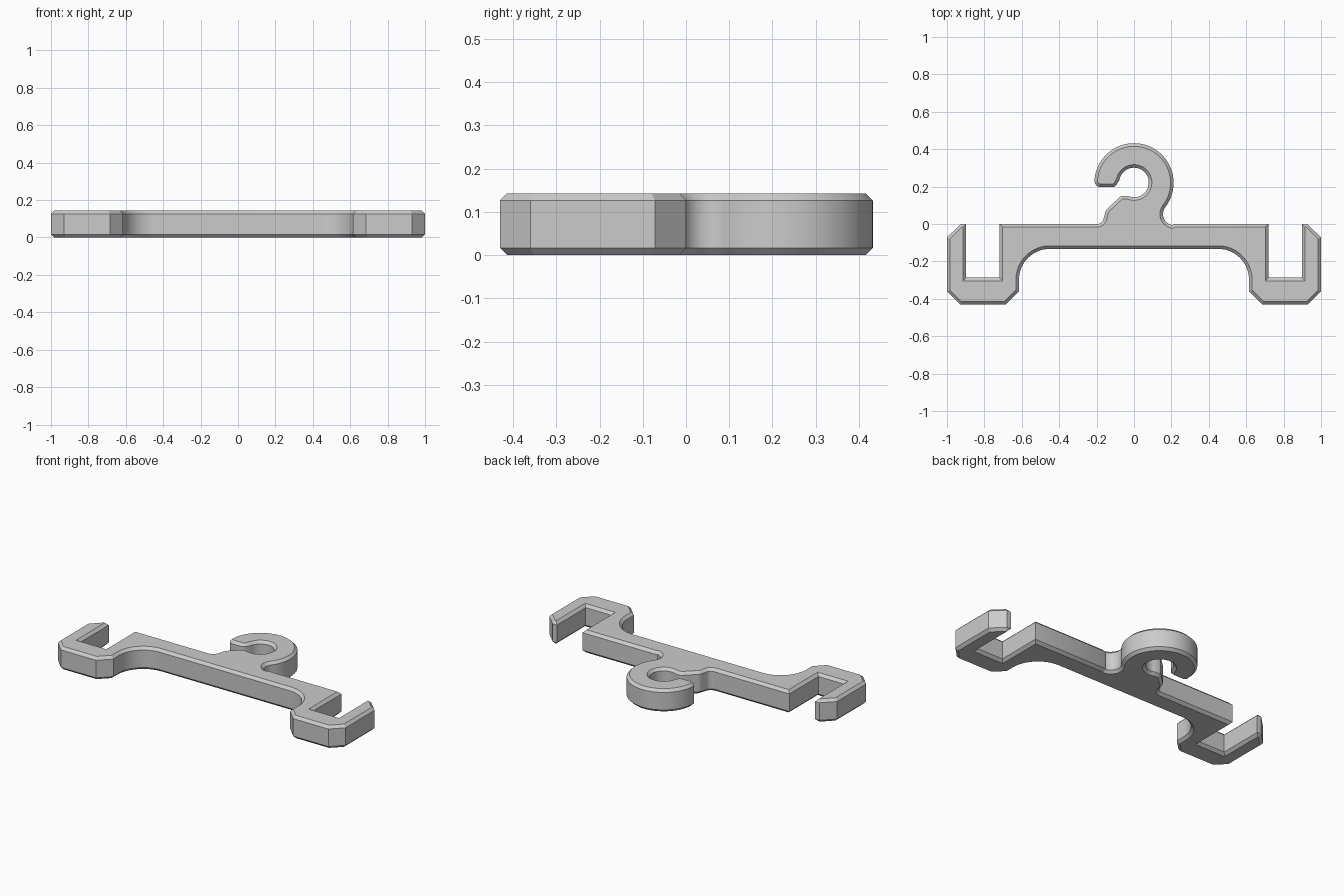
import bpy, bmesh
from math import cos, sin, tan, radians
from mathutils import Vector

cube = bpy.data.objects.get("Cube")
if cube:
    bpy.data.objects.remove(cube, do_unlink=True)

HEIGHT, CHAMFER = 0.143, 0.0165

grey = bpy.data.materials.new("plain grey")
grey.use_nodes = True
colour = (0.6, 0.6, 0.6, 1)
grey.diffuse_color = colour
grey.node_tree.nodes["Principled BSDF"].inputs["Base Color"].default_value = colour


def arc(cx, cy, r, start, end, steps):
    """Points along a circular arc, angles in degrees."""
    angles = [radians(start + (end - start) * i / steps) for i in range(steps + 1)]
    return [(cx + r * cos(a), cy + r * sin(a), 0) for a in angles]


def rounded(corners, steps=8):
    """Turn (x, y, radius) corners into an outline with tangent fillets."""
    out = []
    for i, (x, y, r) in enumerate(corners):
        p = Vector((x, y))
        if r == 0:
            out.append(p)
            continue
        a = (Vector(corners[i - 1][:2]) - p).normalized()
        b = (Vector(corners[(i + 1) % len(corners)][:2]) - p).normalized()
        half = a.angle(b) / 2
        centre = p + (a + b).normalized() * r / sin(half)
        reach = r / tan(half)
        u, v = p + a * reach - centre, p + b * reach - centre
        for k in range(steps + 1):
            out.append(centre + u.lerp(v, k / steps).normalized() * r)
    return out


def inset(points, d):
    """Offset a counter-clockwise outline inwards with mitred corners."""
    out = []
    for i, p in enumerate(points):
        a = (p - points[i - 1]).normalized()
        b = (points[(i + 1) % len(points)] - p).normalized()
        n, m = Vector((-a.y, a.x)), Vector((-b.y, b.x))
        out.append(p + (n + m) * d / (1 + n.dot(m)))
    return out


# Right half of the bar with its clip arm, from the underside to the slot
half_bar = arc(0.45, -0.298, 0.165, 90, 0, 16) + [
    (0.615, -0.36, 0), (0.685, -0.43, 0), (0.93, -0.43, 0), (1, -0.36, 0),
    (1, -0.072, 0), (0.927, 0, 0), (0.898, 0, 0), (0.898, -0.287, 0),
    (0.719, -0.287, 0), (0.719, 0, 0)]

# Hook: neck fillet, outer curve, blunt tip, eye, and neck on the open side
hook = (arc(0.215, 0.053, 0.06, 270, 142, 12)[:-1]
        + arc(0, 0.22, 0.212, -38, 175, 40)
        + [(-0.211, 0.197, 0.033), (-0.10, 0.197, 0.03)]
        + arc(0, 0.222, 0.079, 170, -115, 36)
        + [(-0.07, 0.15, 0.025), (-0.15, 0.075, 0.05), (-0.17, 0, 0.035)])
hook[0] = (hook[0][0], 0, 0)

mirrored = [(-x, y, r) for x, y, r in reversed(half_bar)]
outline = rounded(half_bar + hook + mirrored)
small = inset(outline, CHAMFER)

# Stack four outlines to make the chamfered plate
bm = bmesh.new()
layers = [(small, 0), (outline, CHAMFER), (outline, HEIGHT - CHAMFER), (small, HEIGHT)]
rings = [[bm.verts.new((p.x, p.y, z)) for p in pts] for pts, z in layers]
for low, high in zip(rings, rings[1:]):
    for i in range(len(low)):
        bm.faces.new((low[i - 1], low[i], high[i], high[i - 1]))
caps = [bm.faces.new(rings[-1]), bm.faces.new(rings[0][::-1])]
bm.normal_update()
bmesh.ops.triangulate(bm, faces=caps)
mesh = bpy.data.meshes.new("hanger")
bm.to_mesh(mesh)
bm.free()
mesh.materials.append(grey)

hanger = bpy.data.objects.new("hanger", mesh)
bpy.context.collection.objects.link(hanger)
bpy.context.view_layer.objects.active = hanger
hanger.select_set(True)
bpy.ops.object.shade_smooth_by_angle(angle=radians(30))
